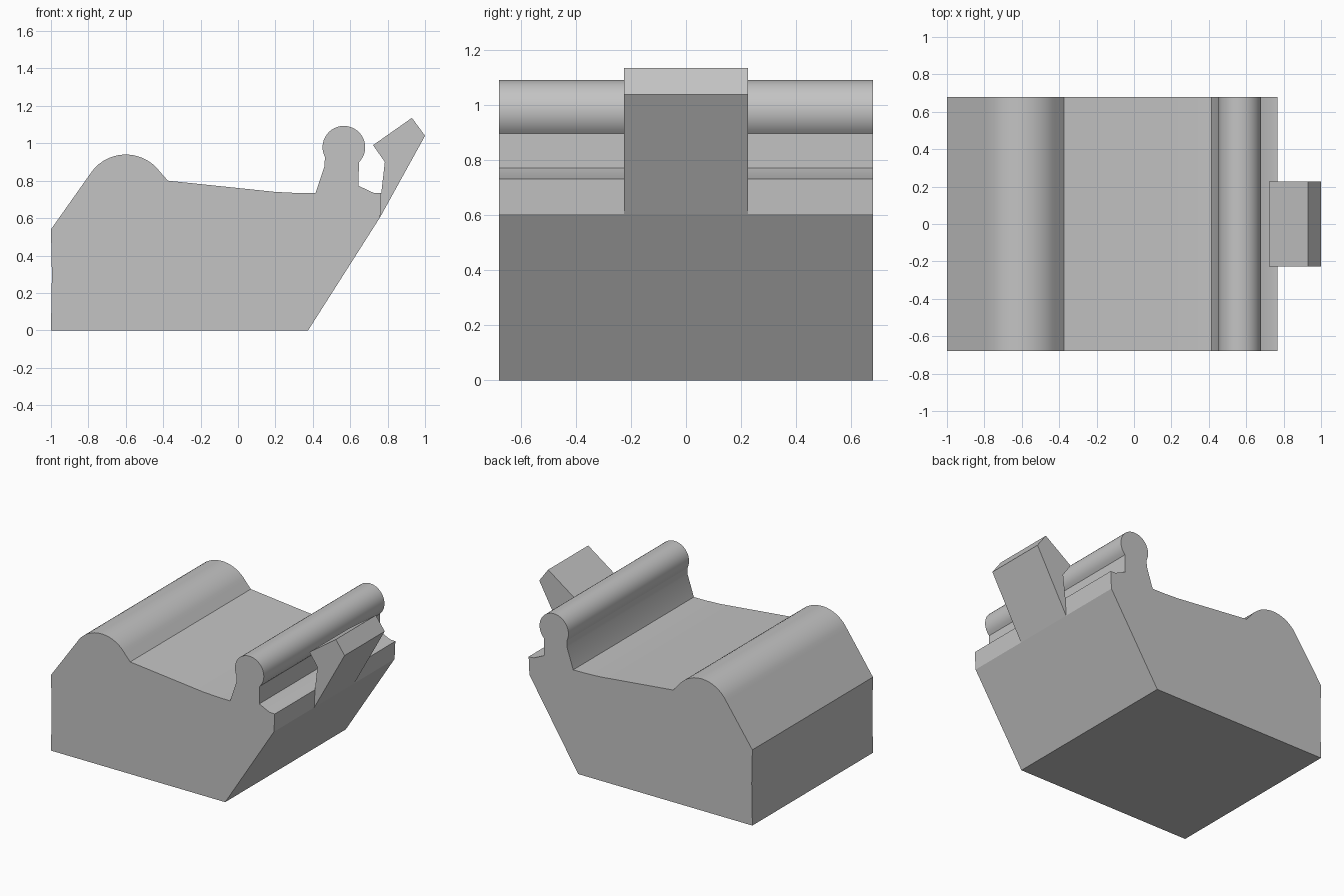
import bpy, bmesh
from math import cos, sin, radians, pi

cube = bpy.data.objects.get("Cube")
if cube:
    bpy.data.objects.remove(cube, do_unlink=True)

grey = bpy.data.materials.new("light_grey")
grey.use_nodes = True
colour = (0.55, 0.55, 0.55, 1)
grey.diffuse_color = colour
grey.node_tree.nodes["Principled BSDF"].inputs["Base Color"].default_value = colour


def arc(cx, cz, r, start, end, steps):
    """Points on a circle in the x-z plane, angles in degrees."""
    angles = [radians(start + (end - start) * i / steps) for i in range(steps + 1)]
    return [(cx + r * cos(a), cz + r * sin(a)) for a in angles]


def extrude_profile(name, profile, half_width):
    """Sweep an x-z outline along y, centred on y = 0."""
    bm = bmesh.new()
    face = bm.faces.new([bm.verts.new((x, -half_width, z)) for x, z in profile])
    swept = bmesh.ops.extrude_face_region(bm, geom=[face])
    verts = [v for v in swept["geom"] if isinstance(v, bmesh.types.BMVert)]
    bmesh.ops.translate(bm, verts=verts, vec=(0, 2 * half_width, 0))
    bmesh.ops.recalc_face_normals(bm, faces=bm.faces)
    mesh = bpy.data.meshes.new(name)
    bm.to_mesh(mesh)
    bm.free()
    mesh.materials.append(grey)
    obj = bpy.data.objects.new(name, mesh)
    bpy.context.collection.objects.link(obj)
    bpy.ops.object.select_all(action="DESELECT")
    obj.select_set(True)
    bpy.context.view_layer.objects.active = obj
    bpy.ops.object.shade_smooth_by_angle(angle=pi / 8)
    return obj


# Body: sloped base, ledge, round bead on a neck, shallow bed, rounded hump
base = [(-1, 0), (0.375, 0), (0.76, 0.605), (0.766, 0.733)]
neck_right = [(0.725, 0.735), (0.644, 0.773)]
bead = arc(0.566, 0.979, 0.114, -45, 207, 28)
neck_left = [(0.463, 0.88), (0.414, 0.733)]
bed = [(0.32, 0.734), (0.2, 0.74), (-0.375, 0.80)]
hump = arc(-0.6, 0.713, 0.227, 37, 148, 18)
back_wall = [(-1, 0.54), (-0.995, 0.3)]
extrude_profile("body", base + neck_right + bead + neck_left + bed + hump + back_wall, 0.68)

# Latch: narrow hooked tab rising from the sloped side
latch = [(0.74, 0.62), (0.76, 0.605), (1, 1.04), (0.93, 1.136),
         (0.722, 0.99), (0.785, 0.9), (0.766, 0.733), (0.755, 0.7)]
extrude_profile("latch_tab", latch, 0.226)
